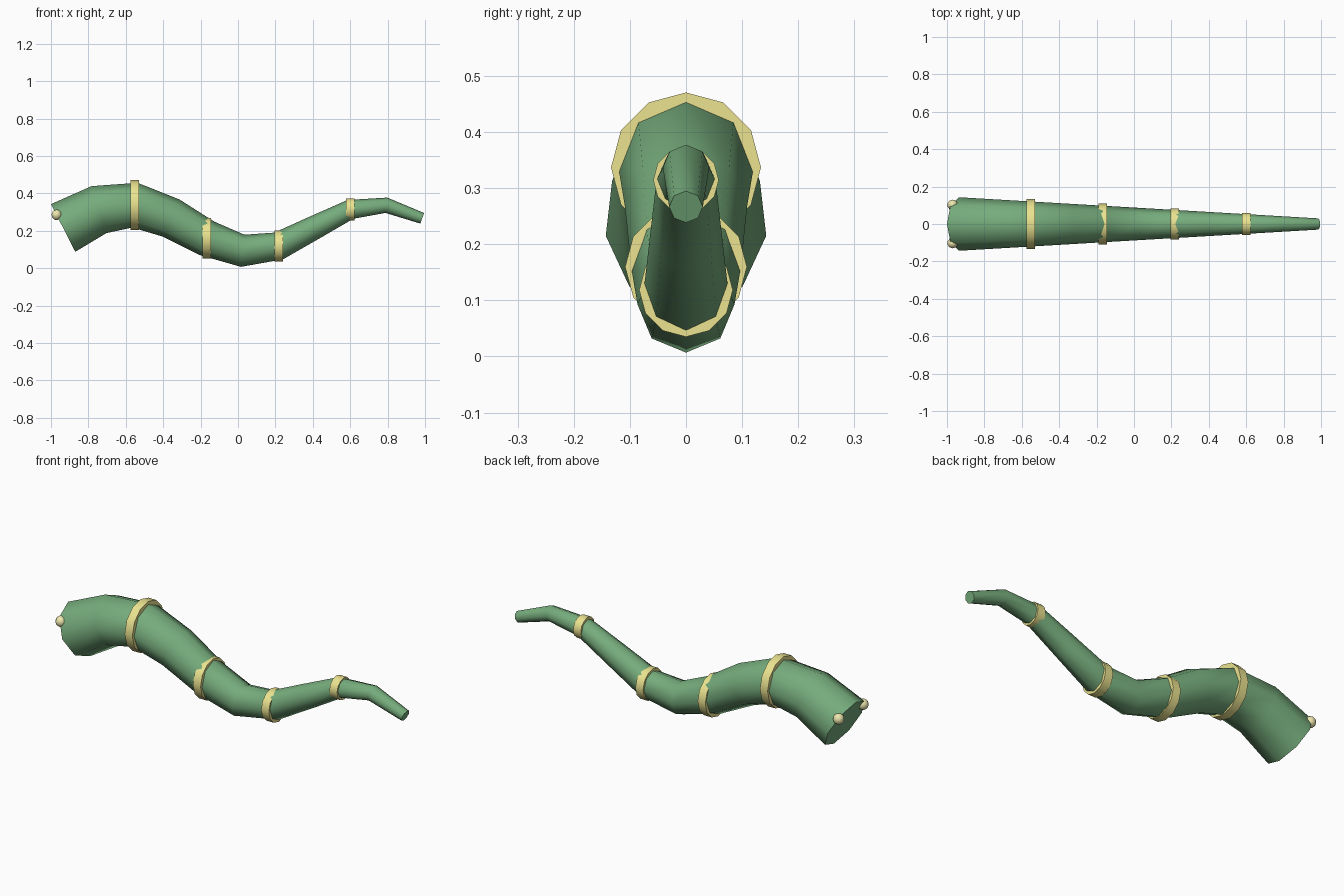
import bpy, bmesh
from math import sin, cos, pi, radians
from mathutils import Vector, Matrix

if "Cube" in bpy.data.objects:
    bpy.data.objects.remove(bpy.data.objects["Cube"])


def material(name, rgb):
    m = bpy.data.materials.new(name)
    m.diffuse_color = (*rgb, 1)
    m.use_nodes = True
    m.node_tree.nodes["Principled BSDF"].inputs["Base Color"].default_value = m.diffuse_color
    return m


green = material("green_skin", (0.18, 0.41, 0.20))
yellow = material("yellow_band", (0.83, 0.77, 0.28))
cream = material("pale_eye", (0.85, 0.80, 0.42))


def finish(name, bm, mat, angle):
    bmesh.ops.recalc_face_normals(bm, faces=bm.faces)
    mesh = bpy.data.meshes.new(name)
    bm.to_mesh(mesh)
    bm.free()
    ob = bpy.data.objects.new(name, mesh)
    bpy.context.collection.objects.link(ob)
    mesh.materials.append(mat)
    bpy.ops.object.select_all(action='DESELECT')
    ob.select_set(True)
    bpy.context.view_layer.objects.active = ob
    bpy.ops.object.shade_smooth_by_angle(angle=radians(angle))


# wavy centre line and taper
N, SIDES = 10, 8
path = [Vector((-0.935 + 0.192 * i, 0, 0.215 + 0.125 * sin(0.9 * i))) for i in range(N + 1)]
radius = [0.143 + (0.03 - 0.143) * i / N for i in range(N + 1)]

# tapered body: octagonal sections square to the path
bm = bmesh.new()
loops = []
for i, p in enumerate(path):
    t = (path[min(i + 1, N)] - path[max(i - 1, 0)]).normalized()
    up = Vector((-t.z, 0, t.x))
    side = Vector((0, 1, 0))
    angles = [2 * pi * k / SIDES for k in range(SIDES)]
    loops.append([bm.verts.new(p + radius[i] * (up * cos(a) + side * sin(a))) for a in angles])
for a, b in zip(loops, loops[1:]):
    for k in range(SIDES):
        n = (k + 1) % SIDES
        bm.faces.new((a[k], a[n], b[n], b[k]))
bm.faces.new(loops[0])
bm.faces.new(loops[-1])
finish("body", bm, green, 50)

# upright bands at every second section
for i in (2, 4, 6, 8):
    bm = bmesh.new()
    r = radius[i] * 1.11
    bmesh.ops.create_cone(bm, cap_ends=True, segments=12, radius1=r, radius2=r, depth=0.045,
                          matrix=Matrix.Translation(path[i]) @ Matrix.Rotation(pi / 2, 4, 'Y'))
    finish(f"band_{i // 2}", bm, yellow, 40)

# eyes on the thick end
for s, label in ((-1, "front"), (1, "back")):
    bm = bmesh.new()
    bmesh.ops.create_uvsphere(bm, u_segments=10, v_segments=8, radius=0.028,
                              matrix=Matrix.Translation((-0.97, s * 0.102, 0.285)))
    finish(f"eye_{label}", bm, cream, 60)
